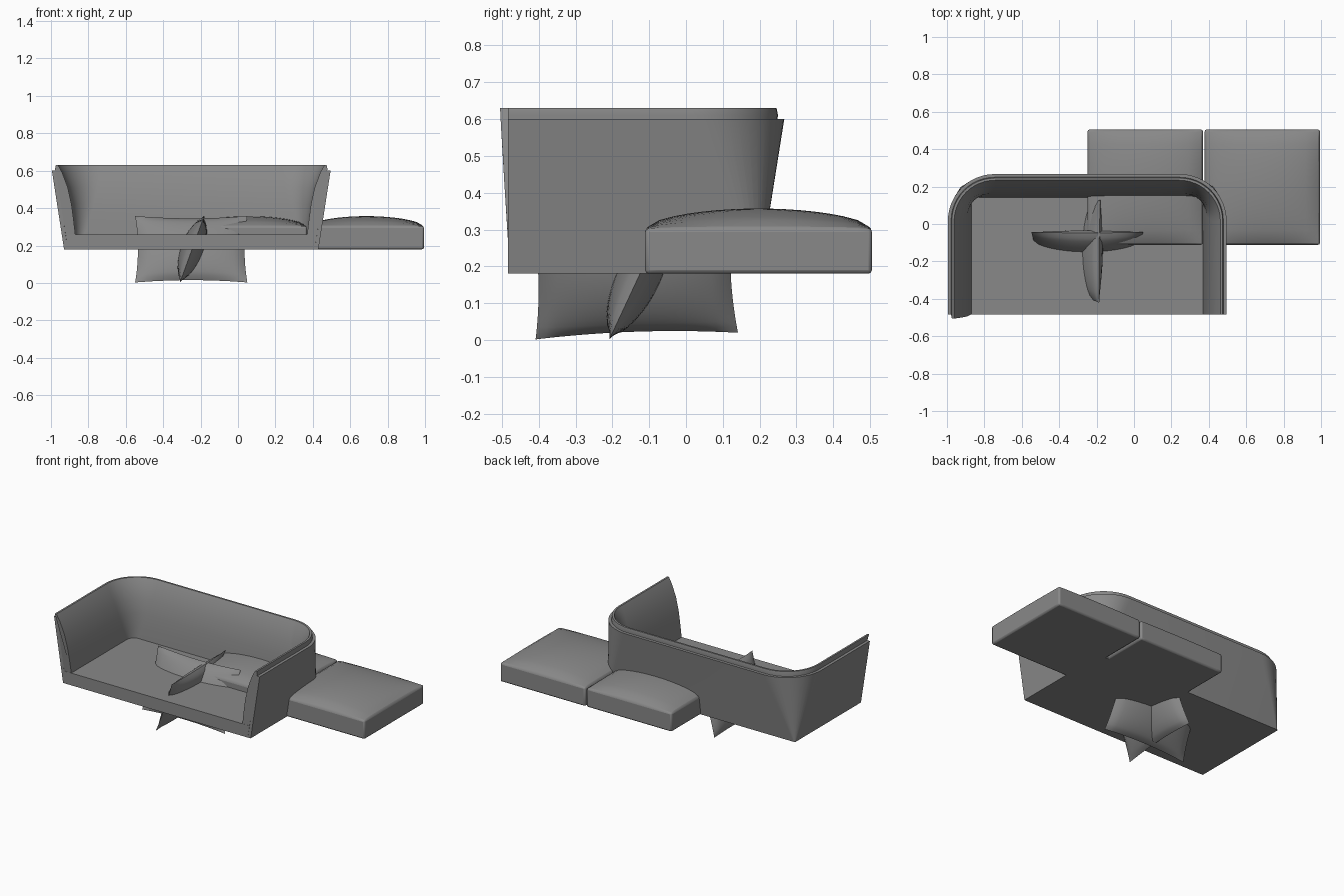
import bpy, bmesh, math
from mathutils import Matrix, Vector

cube = bpy.data.objects.get("Cube")
if cube:
    bpy.data.objects.remove(cube, do_unlink=True)

GREY = 0.25
fabric = bpy.data.materials.new("grey_fabric")
fabric.use_nodes = True
fabric.diffuse_color = (GREY, GREY, GREY, 1)
fabric.node_tree.nodes["Principled BSDF"].inputs["Base Color"].default_value = (GREY, GREY, GREY, 1)

MID_X = -0.25      # centre line of the sofa
FRONT = -0.483     # front plane of the sofa
BASE, SEAT = 0.18, 0.26


def finish(name, bm, angle=35):
    bmesh.ops.recalc_face_normals(bm, faces=bm.faces)
    mesh = bpy.data.meshes.new(name)
    bm.to_mesh(mesh)
    bm.free()
    mesh.materials.append(fabric)
    obj = bpy.data.objects.new(name, mesh)
    bpy.context.collection.objects.link(obj)
    bpy.ops.object.select_all(action='DESELECT')
    obj.select_set(True)
    bpy.context.view_layer.objects.active = obj
    bpy.ops.object.shade_smooth_by_angle(angle=math.radians(angle))
    return obj


def horseshoe(z, half, back, radius, lean=0.0, steps=12):
    """Open U outline at one height, from the left front round to the right front."""
    pts = [Vector((MID_X + half, FRONT, z))]
    for side, start in ((1, 0), (-1, 90)):
        cx, cy = MID_X + side * (half - radius), back - radius
        for i in range(steps + 1):
            a = math.radians(start + 90 * i / steps)
            pts.append(Vector((cx + radius * math.cos(a), cy + radius * math.sin(a), z)))
    pts.append(Vector((MID_X - half, FRONT - lean, z)))
    return pts


def loft(name, sections):
    """Closed band through several U outlines, capped at both front ends."""
    bm = bmesh.new()
    rings = [[bm.verts.new(p) for p in horseshoe(*s)] for s in sections]
    for a, b in zip(rings, rings[1:] + rings[:1]):
        for i in range(len(a) - 1):
            bm.faces.new((a[i], a[i + 1], b[i + 1], b[i]))
    for end in (0, -1):
        bm.faces.new([r[end] for r in rings])
    return finish(name, bm)


# Outer shell: sharp corners at the floor, widely rounded at the rim
loft("outer_shell", [
    (BASE, 0.68, 0.20, 0.01), (0.60, 0.745, 0.267, 0.25),
    (0.60, 0.725, 0.247, 0.23), (BASE, 0.66, 0.18, 0.01)])

# Padded lining of the back and arms
loft("inner_lining", [
    (SEAT, 0.672, 0.192, 0.05), (0.61, 0.728, 0.25, 0.233),
    (0.63, 0.724, 0.246, 0.23, 0.022), (0.63, 0.712, 0.234, 0.22, 0.022),
    (0.59, 0.69, 0.212, 0.20, 0.02), (0.51, 0.66, 0.182, 0.16, 0.015),
    (0.42, 0.64, 0.162, 0.12, 0.01), (0.33, 0.628, 0.15, 0.08, 0.004),
    (SEAT, 0.62, 0.143, 0.05)])

# Seat platform, slightly wider at the top
bm = bmesh.new()
bmesh.ops.create_cube(bm, size=1)
for v in bm.verts:
    top = v.co.z > 0
    half, back = (0.672, 0.19) if top else (0.66, 0.18)
    v.co = (MID_X + math.copysign(half, v.co.x),
            back if v.co.y > 0 else FRONT - 0.001, SEAT if top else BASE)
finish("seat_platform", bm)


def cushion(name, x, y, half, edge=0.303, rise=0.054, cells=16):
    """Square seat cushion with a domed top."""
    bm = bmesh.new()
    bmesh.ops.create_grid(bm, x_segments=cells, y_segments=cells, size=1)
    rim = [e for e in bm.edges if e.is_boundary]
    skirt = bmesh.ops.extrude_edge_only(bm, edges=rim)["geom"]
    low = {g for g in skirt if isinstance(g, bmesh.types.BMVert)}
    bmesh.ops.contextual_create(bm, geom=[g for g in skirt if isinstance(g, bmesh.types.BMEdge)])
    for v in bm.verts:
        u, w = v.co.x, v.co.y
        dome = max(0, (1 - u * u) * (1 - w * w)) ** 0.6
        v.co = (x + half * u, y + half * w, BASE if v in low else edge + rise * dome)
    obj = finish(name, bm)
    bevel = obj.modifiers.new("soft_edges", 'BEVEL')
    bevel.width, bevel.segments, bevel.limit_method = 0.01, 2, 'ANGLE'
    bevel.angle_limit = math.radians(50)


cushion("left_seat_cushion", 0.686, 0.197, 0.308)
cushion("right_seat_cushion", 0.06, 0.197, 0.308)


def pillow(name, location, width, height, thickness, turn, tilt, roll, cells=20):
    """Pinched pillow standing on edge, facing y before it is turned."""
    bm = bmesh.new()
    for side in (1, -1):
        grid = bmesh.ops.create_grid(bm, x_segments=cells, y_segments=cells, size=1)
        for v in grid["verts"]:
            u, w = v.co.x, v.co.y
            puff = max(0, (1 - u * u) * (1 - w * w)) ** 0.6
            v.co = (width / 2 * u * (1 - 0.05 * (1 - w * w)),
                    side * thickness / 2 * puff,
                    height / 2 * w * (1 - 0.07 * (1 - u * u)))
    bmesh.ops.remove_doubles(bm, verts=bm.verts, dist=0.0005)
    rotation = (Matrix.Rotation(math.radians(turn), 4, 'Z')
                @ Matrix.Rotation(math.radians(tilt), 4, 'X')
                @ Matrix.Rotation(math.radians(roll), 4, 'Y'))
    bm.transform(Matrix.Translation(location) @ rotation)
    finish(name, bm, 60)


# Two loose pillows crossing each other through the seat
pillow("wide_pillow", (-0.25, -0.125, 0.18), 0.60, 0.392, 0.12, 0, -25, 0)
pillow("cross_pillow", (-0.245, -0.14, 0.182), 0.55, 0.365, 0.12, -90, -20, 2)
